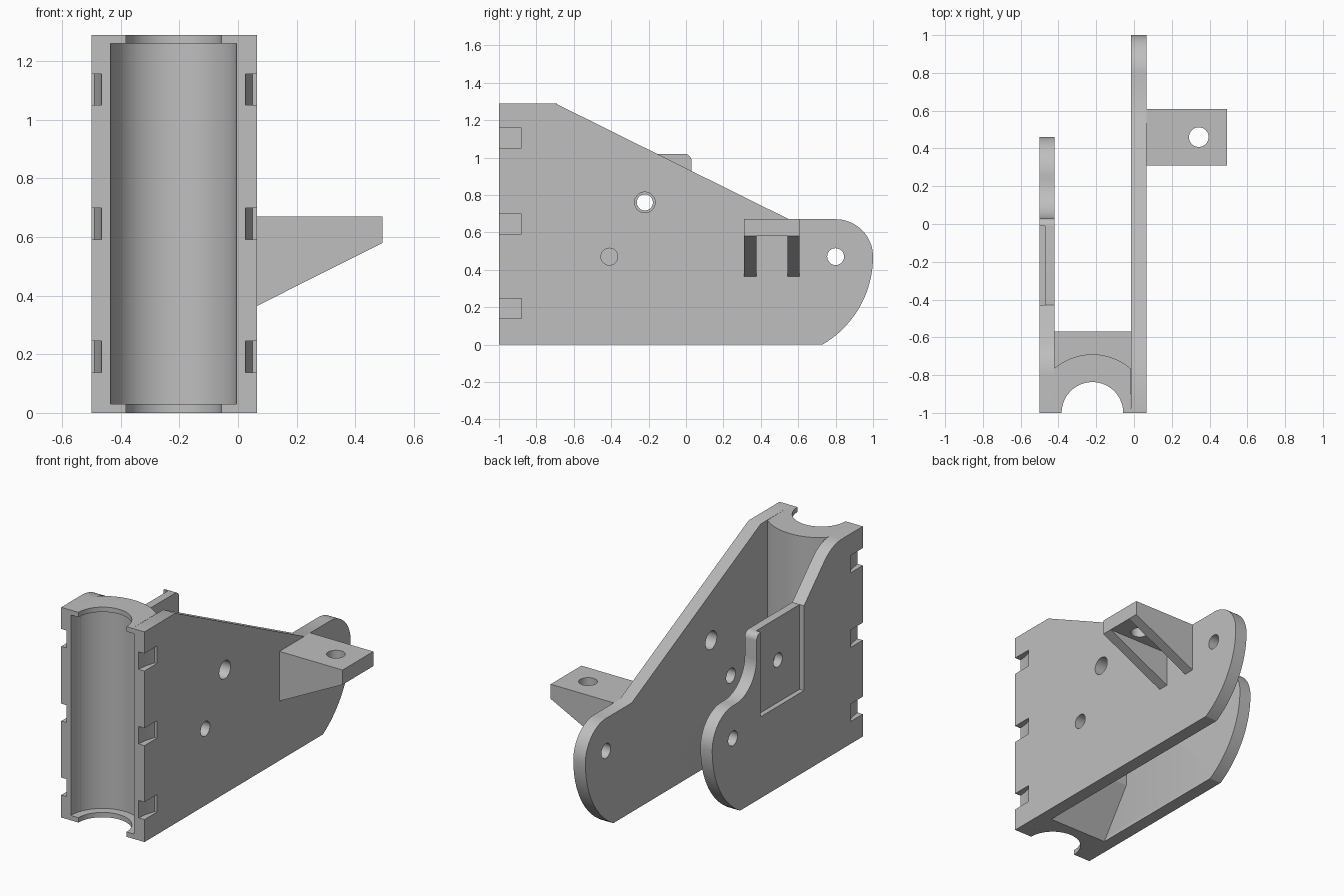
import bpy, bmesh
from math import radians, sin, cos
from mathutils import Vector

if "Cube" in bpy.data.objects:
    bpy.data.objects.remove(bpy.data.objects["Cube"], do_unlink=True)

grey = bpy.data.materials.new("plain grey")
grey.use_nodes = True
GREY = (0.52, 0.52, 0.52, 1)
grey.diffuse_color = GREY
grey.node_tree.nodes["Principled BSDF"].inputs["Base Color"].default_value = GREY

HEIGHT = 1.29
AXIS = (-0.22, -1.0)      # centre line of the half tube (x, y)
PLACE = {"x": lambda u, v, w: (w, u, v),
         "y": lambda u, v, w: (u, w, v),
         "z": lambda u, v, w: (u, v, w)}


def arc(cu, cv, r, a0, a1, n=20):
    angles = [radians(a0 + (a1 - a0) * i / n) for i in range(n + 1)]
    return [(cu + r * cos(a), cv + r * sin(a)) for a in angles]


def prism(name, pts, axis, lo, hi):
    """Extrude a flat outline along one axis."""
    bm = bmesh.new()
    put = PLACE[axis]
    face = bm.faces.new([bm.verts.new(put(u, v, lo)) for u, v in pts])
    new = bmesh.ops.extrude_face_region(bm, geom=[face])["geom"]
    move = Vector(put(0, 0, hi - lo))
    bmesh.ops.translate(bm, vec=move, verts=[g for g in new if isinstance(g, bmesh.types.BMVert)])
    bmesh.ops.recalc_face_normals(bm, faces=bm.faces)
    mesh = bpy.data.meshes.new(name)
    bm.to_mesh(mesh)
    bm.free()
    mesh.materials.append(grey)
    ob = bpy.data.objects.new(name, mesh)
    bpy.context.collection.objects.link(ob)
    return ob


def rod(axis, cu, cv, r, lo, hi, n=48):
    return prism("cutter", arc(cu, cv, r, 0, 360, n)[:-1], axis, lo, hi)


def box(name, x0, x1, y0, y1, z0, z1):
    return prism(name, [(x0, y0), (x1, y0), (x1, y1), (x0, y1)], "z", z0, z1)


def combine(ob, others, operation="DIFFERENCE"):
    bpy.context.view_layer.objects.active = ob
    for other in others:
        mod = ob.modifiers.new("bool", "BOOLEAN")
        mod.operation, mod.solver, mod.object = operation, "EXACT", other
        bpy.ops.object.modifier_apply(modifier=mod.name)
        bpy.data.objects.remove(other, do_unlink=True)


def tip(cy):
    """Rounded hinge end, from the bottom edge up to the top."""
    return arc(cy - 0.344, 0.47, 0.544, -59.8, 0)[:-1] + arc(cy, 0.47, 0.2, 0, 90)


def cavity():
    return rod("z", *AXIS, 0.215, 0.03, HEIGHT - 0.03, 96)


def strap_slots(side):
    """Three notches in the front edge with a slanting floor."""
    cx = AXIS[0]
    outline = [(0.245, -1.05), (0.245, -1.0), (0.252, -0.94), (0.27, -0.88), (0.35, -0.88), (0.35, -1.05)]
    pts = [(cx + side * x, y) for x, y in outline]
    return [prism("cutter", pts, "z", z, z + 0.107) for z in (0.138, 0.592, 1.05)]


# Long side plate
long_plate = prism("long_side_plate",
                   [(-1, 0)] + tip(0.8) + [(0.55, 0.67), (-0.7, HEIGHT), (-1, HEIGHT)],
                   "x", -0.017, 0.065)
holes = [(0.8, 0.47, 0.045), (-0.22, 0.76, 0.055), (-0.41, 0.47, 0.045)]
combine(long_plate, [rod("x", y, z, r, -0.1, 0.15) for y, z, r in holes])
combine(long_plate, [cavity()] + strap_slots(1))

# Short side plate with a stepped top and a shallow outer pocket
short_plate = prism("short_side_plate",
                    [(-1, 0)] + tip(0.26) + arc(0.23, 0.87, 0.2, 270, 180)
                    + arc(-0.01, 0.98, 0.04, 0, 90, 8) + [(-0.43, 1.02)]
                    + arc(-0.8, 1.049, 0.241, 45, 90, 12) + [(-1, HEIGHT)],
                    "x", -0.5, -0.42)
combine(short_plate, [box("cutter", -0.6, -0.47, -0.43, -0.01, 0.5, 1.2)])
combine(short_plate, [rod("x", y, z, r, -0.6, -0.3) for y, z, r in ((0.26, 0.47, 0.045), (-0.22, 0.76, 0.043))])
combine(short_plate, [cavity()] + strap_slots(-1))

# Half tube cradle between the plates, with a spacer block chamfered below
back = [p for p in arc(*AXIS, 0.31, 49.6, 130.4, 32)]
cradle = prism("tube_cradle", [(-0.42, -1), (-0.017, -1)] + back, "z", 0, HEIGHT)
combine(cradle, [box("spacer", -0.42, -0.017, -0.9, -0.57, 0, 0.5)], "UNION")
combine(cradle, [
    prism("cutter", [(-0.77, -0.001), (-0.57, 0.29), (-0.4, 0.29), (-0.4, -0.1), (-0.77, -0.1)],
          "x", -0.6, 0.2),
    cavity(),
    rod("z", *AXIS, 0.163, -0.1, HEIGHT + 0.1, 96)])

# Side bracket: drilled shelf on two gussets
shelf = box("bracket_shelf", 0.065, 0.493, 0.31, 0.608, 0.58, 0.67)
combine(shelf, [rod("z", 0.343, 0.46, 0.052, 0.4, 0.8)])
gussets = [prism(name, [(0.065, 0.365), (0.493, 0.58), (0.065, 0.58)], "y", y, y + 0.066)
           for name, y in (("front_gusset", 0.31), ("back_gusset", 0.542))]

# Smooth the curved walls, keep the edges crisp
bpy.ops.object.select_all(action="DESELECT")
for ob in [long_plate, short_plate, cradle, shelf] + gussets:
    ob.select_set(True)
    bpy.context.view_layer.objects.active = ob
bpy.ops.object.shade_smooth_by_angle(angle=radians(30))
